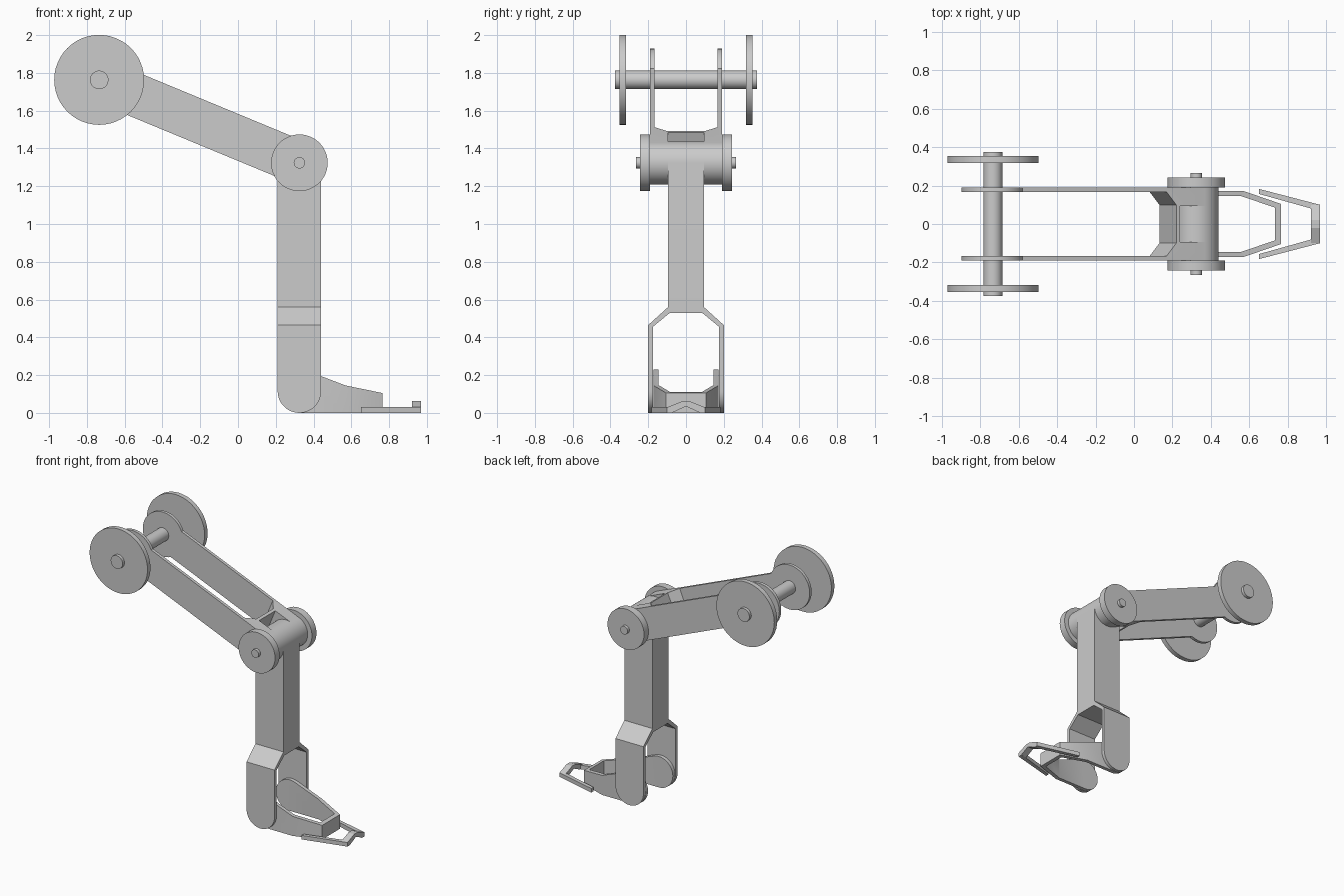
import bpy, bmesh, math
from mathutils import Vector

if "Cube" in bpy.data.objects:
    bpy.data.objects.remove(bpy.data.objects["Cube"])

X, Y, Z = Vector((1, 0, 0)), Vector((0, 1, 0)), Vector((0, 0, 1))
HIP, KNEE, ANKLE = Vector((-.735, 0, 1.763)), Vector((.325, 0, 1.324)), Vector((.325, 0, .115))
R = .115                                   # half width of the limb bars


def prism(name, pts, a, b, c, lo, hi, origin=Vector()):
    """Extrude a 2D outline (along a, b) between lo and hi along c."""
    bm = bmesh.new()
    low = [bm.verts.new(origin + a * p + b * q + c * lo) for p, q in pts]
    high = [bm.verts.new(origin + a * p + b * q + c * hi) for p, q in pts]
    bm.faces.new(low)
    bm.faces.new(high)
    n = len(pts)
    for i in range(n):
        j = (i + 1) % n
        bm.faces.new((low[i], low[j], high[j], high[i]))
    bmesh.ops.recalc_face_normals(bm, faces=bm.faces)
    me = bpy.data.meshes.new(name)
    bm.to_mesh(me)
    bm.free()
    ob = bpy.data.objects.new(name, me)
    bpy.context.collection.objects.link(ob)
    return ob


def smooth(ob):
    bpy.ops.object.select_all(action='DESELECT')
    bpy.context.view_layer.objects.active = ob
    ob.select_set(True)
    bpy.ops.object.shade_smooth_by_angle(angle=math.radians(20))


def intersect(ob, other):
    """Keep the volume shared by a side profile and a second profile."""
    m = ob.modifiers.new('shape', 'BOOLEAN')
    m.operation, m.solver, m.object = 'INTERSECT', 'EXACT', other
    bpy.context.view_layer.objects.active = ob
    bpy.ops.object.modifier_apply(modifier=m.name)
    bpy.data.objects.remove(other)
    smooth(ob)


def disc(name, centre, r, y0, y1):
    bpy.ops.mesh.primitive_cylinder_add(
        vertices=48, radius=r, depth=y1 - y0, rotation=(math.pi / 2, 0, 0),
        location=centre + Y * (y0 + y1) / 2)
    ob = bpy.context.object
    ob.name = name
    smooth(ob)


def arc(cx, cy, r, a0, a1, n=24):
    return [(cx + r * math.cos(math.radians(a0 + (a1 - a0) * i / n)),
             cy + r * math.sin(math.radians(a0 + (a1 - a0) * i / n))) for i in range(n + 1)]


def mirrored(half):
    """Close an outline by mirroring it over its second coordinate."""
    return half + [(p, -q) for p, q in reversed(half)]


# Thigh: twin plates joined by a web, slotted at the knee
L = (KNEE - HIP).length
U = (KNEE - HIP).normalized()
N = Vector((-U.z, 0, U.x))
t = math.degrees(math.asin(R / .165))
side = arc(0, 0, .165, t, 360 - t, 36) + arc(L, 0, R, -90, 90)
thigh = prism('thigh', side, U, N, Y, -.3, .3, HIP)
plan = mirrored([(L - .161, .1), (L - .216, .167), (-.3, .167), (-.3, .19),
                 (L + .3, .19), (L + .3, .095), (L - .139, .095)])
intersect(thigh, prism('thigh_plan', plan, U, Y, N, -.3, .3, HIP))

# Shin: solid stem splitting into an ankle fork
side = arc(.325, KNEE.z, R, 0, 180) + arc(.325, ANKLE.z, R, 180, 360)
shin = prism('shin', side, X, Z, Y, -.3, .3)
plan = mirrored([(1.6, .095), (.56, .095), (.465, .2), (-.1, .2),
                 (-.1, .176), (.455, .176), (.53, .085)])
intersect(shin, prism('shin_plan', plan, Z, Y, X, 0, .7))

# Foot: open frame with rounded heel plates
side = arc(.325, .115, R, 69, 270) + [(.765, 0), (.765, .105), (.57, .145)]
foot = prism('foot', side, X, Z, Y, -.3, .3)
plan = mirrored([(.1, .145), (.56, .145), (.735, .085)])
outer = mirrored([(.1, .172), (.57, .172), (.765, .105)])
plan = outer[:3] + outer[3:] + list(reversed(plan))
intersect(foot, prism('foot_plan', plan, X, Y, Z, -.1, .4))

# Toe: two splayed arms and a gabled tip
for s, n in ((1, 'left'), (-1, 'right')):
    arm = [(.65, .183 * s), (.97, .1 * s), (.97, .07 * s), (.925, .08 * s), (.65, .157 * s)]
    prism('toe_arm_' + n, arm, X, Y, Z, 0, .03)
tip = [(-.1, 0), (-.1, .03), (-.02, .062), (.02, .062), (.1, .03), (.1, 0),
       (.075, 0), (0, .035), (-.075, 0)]
prism('toe_tip', tip, Y, Z, X, .922, .97)

# Hip and knee joints
disc('hip_shaft', HIP, .049, -.375, .375)
disc('knee_pin', KNEE, .03, -.265, .265)
for s, n in ((1, 'left'), (-1, 'right')):
    disc('hip_disc_' + n, HIP, .238, *sorted((s * .318, s * .353)))
    disc('knee_disc_' + n, KNEE, .15, *sorted((s * .19, s * .243)))
